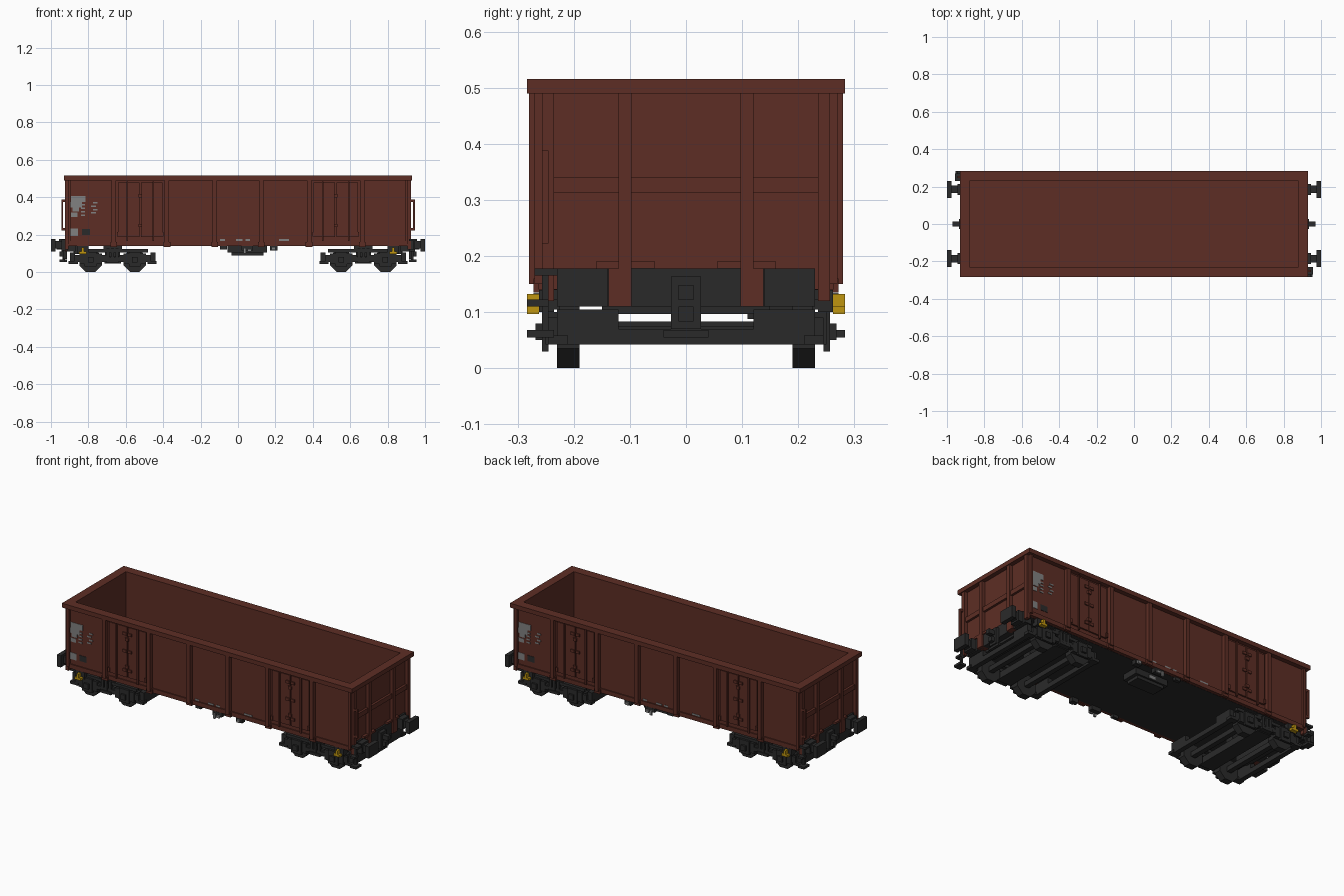
import bpy, bmesh, math
from mathutils import Matrix, Vector

cube = bpy.data.objects.get("Cube")
if cube:
    bpy.data.objects.remove(cube, do_unlink=True)


def material(name, rgb):
    m = bpy.data.materials.new(name)
    m.use_nodes = True
    m.diffuse_color = (*rgb, 1)
    bsdf = next(n for n in m.node_tree.nodes if n.type == 'BSDF_PRINCIPLED')
    bsdf.inputs["Base Color"].default_value = (*rgb, 1)
    bsdf.inputs["Roughness"].default_value = 0.8
    return m


BROWN = material("oxide_brown", (0.11, 0.027, 0.018))
DARK = material("dark_grey", (0.023, 0.023, 0.023))
GREY = material("marking_grey", (0.22, 0.22, 0.22))
YELLOW = material("yellow", (0.52, 0.30, 0.005))

# Sign pairs (x, y) used to repeat parts around the wagon
ONE = [(1, 1)]
MIRROR_X = [(1, 1), (-1, 1)]
MIRROR_Y = [(1, 1), (1, -1)]
TURN = [(1, 1), (-1, -1)]
FOUR = [(1, 1), (-1, 1), (1, -1), (-1, -1)]


def finish(name, mat, bm):
    bmesh.ops.recalc_face_normals(bm, faces=bm.faces)
    me = bpy.data.meshes.new(name)
    bm.to_mesh(me)
    bm.free()
    me.materials.append(mat)
    ob = bpy.data.objects.new(name, me)
    bpy.context.collection.objects.link(ob)
    return ob


def part(name, mat, boxes, signs=ONE):
    """Boxes as (x0, x1, y0, y1, z0, z1), repeated for each sign pair."""
    bm = bmesh.new()
    for sx, sy in signs:
        for x0, x1, y0, y1, z0, z1 in boxes:
            centre = Vector((sx * (x0 + x1) / 2, sy * (y0 + y1) / 2, (z0 + z1) / 2))
            size = Matrix.Diagonal((x1 - x0, y1 - y0, z1 - z0, 1))
            bmesh.ops.create_cube(bm, size=1, matrix=Matrix.Translation(centre) @ size)
    return finish(name, mat, bm)


# ---- Open body ----
part("floor", BROWN, [(-0.90, 0.90, -0.25, 0.25, 0.16, 0.18)])
part("side_wall", BROWN, [(-0.905, 0.905, 0.23, 0.257, 0.14, 0.49)], MIRROR_Y)
part("end_wall", BROWN, [(0.88, 0.905, -0.23, 0.23, 0.178, 0.49)], MIRROR_X)
part("top_rim_side", BROWN, [(-0.93, 0.93, 0.23, 0.283, 0.49, 0.515)], MIRROR_Y)
part("top_rim_end", BROWN, [(0.88, 0.93, -0.23, 0.23, 0.49, 0.515)], MIRROR_X)

# Side posts with wider feet
posts = []
for x, w in ((0.125, 0.012), (0.38, 0.012), (0.665, 0.012)):
    posts += [(x - w, x + w, 0.257, 0.28, 0.15, 0.49),
              (x - w - 0.006, x + w + 0.006, 0.257, 0.272, 0.135, 0.16)]
part("side_posts", BROWN, posts, FOUR)
part("side_lower_rail", BROWN, [(-0.905, 0.905, 0.257, 0.263, 0.14, 0.165)], MIRROR_Y)
part("corner_posts", BROWN, [(0.905, 0.925, 0.235, 0.257, 0.12, 0.49),
                             (0.895, 0.91, 0.257, 0.27, 0.15, 0.49)], FOUR)

# Double side doors, lock bars and hinges
doors = []
for s in (-1, 1):
    c = 0.5225 + s * 0.061
    doors.append((c - 0.058, c + 0.058, 0.257, 0.266, 0.187, 0.478))
    doors.append((c + s * 0.008 - 0.004, c + s * 0.008 + 0.004, 0.266, 0.275, 0.165, 0.485))
    for z in (0.22, 0.33, 0.43):
        doors.append((c - s * 0.045 - 0.012, c - s * 0.045 + 0.012, 0.266, 0.272, z, z + 0.016))
for z in (0.24, 0.40):
    doors.append((0.512, 0.533, 0.266, 0.275, z, z + 0.018))
for x in (0.405, 0.64):
    doors.append((x - 0.006, x + 0.006, 0.257, 0.272, 0.19, 0.215))
part("side_doors", BROWN, doors, FOUR)

# End posts, cross band, ledges and grab handles
part("end_posts", BROWN, [(0.905, 0.925, 0.097, 0.12, 0.178, 0.49),
                          (0.88, 0.925, 0.097, 0.138, 0.11, 0.178),
                          (0.905, 0.922, 0.055, 0.16, 0.178, 0.19)], FOUR)
part("end_band", BROWN, [(0.905, 0.918, -0.235, 0.235, 0.313, 0.34)], MIRROR_X)
part("end_handle", BROWN, [(0.935, 0.945, -0.257, -0.245, 0.235, 0.375),
                           (0.92, 0.945, -0.257, -0.245, 0.375, 0.388),
                           (0.92, 0.945, -0.257, -0.245, 0.222, 0.235)], TURN)

# ---- Underframe ----
part("underframe", DARK, [(-0.895, 0.895, -0.245, 0.245, 0.139, 0.16)])
part("buffer_beam", DARK, [(0.87, 0.915, -0.23, 0.23, 0.11, 0.178),
                           (0.80, 0.88, -0.15, 0.15, 0.097, 0.139)], MIRROR_X)
part("buffers", DARK, [(0.915, 0.945, 0.155, 0.215, 0.115, 0.175),
                       (0.945, 0.978, 0.165, 0.205, 0.125, 0.165),
                       (0.975, 1.0, 0.14, 0.23, 0.11, 0.178)], FOUR)
part("coupling", DARK, [(0.915, 0.935, -0.027, 0.027, 0.07, 0.163),
                        (0.935, 0.97, -0.013, 0.013, 0.122, 0.148),
                        (0.935, 0.955, -0.013, 0.013, 0.083, 0.11),
                        (0.915, 0.93, -0.04, 0.04, 0.055, 0.068)], MIRROR_X)

# Shunter's steps on two opposite corners, small ones on the rest
part("corner_step", DARK, [(0.915, 0.955, -0.283, -0.235, 0.055, 0.068),
                           (0.925, 0.937, -0.257, -0.245, 0.068, 0.178),
                           (0.915, 0.957, -0.27, -0.23, 0.165, 0.178),
                           (0.915, 0.945, -0.283, -0.245, 0.11, 0.122)], TURN)
part("lashing_hooks", YELLOW, [(0.81, 0.85, 0.262, 0.283, 0.097, 0.11),
                               (0.823, 0.837, 0.262, 0.283, 0.11, 0.132)], FOUR)
part("hook_brackets", DARK, [(0.80, 0.86, 0.235, 0.262, 0.10, 0.139)], FOUR)

# Brake equipment under the middle
part("brake_box", DARK, [(-0.055, 0.155, 0.10, 0.20, 0.105, 0.139),
                         (-0.035, 0.135, 0.11, 0.19, 0.088, 0.105)])
part("brake_label", GREY, [(0.03, 0.07, 0.20, 0.204, 0.108, 0.125)])
part("brake_lever_mounts", DARK, [(0.02, 0.08, 0.235, 0.262, 0.115, 0.139),
                                  (0.17, 0.21, 0.235, 0.262, 0.115, 0.139),
                                  (-0.095, -0.06, 0.235, 0.255, 0.122, 0.139)], MIRROR_Y)
part("brake_levers", GREY, [(0.03, 0.042, 0.262, 0.272, 0.10, 0.128),
                            (0.05, 0.072, 0.262, 0.272, 0.11, 0.124),
                            (0.18, 0.20, 0.262, 0.272, 0.118, 0.134)], MIRROR_Y)

# ---- Bogies ----
C, AXLE = 0.67, 0.118
frame = [(C - 0.19, C + 0.19, 0.225, 0.245, 0.105, 0.122),
         (C - 0.08, C + 0.08, 0.23, 0.25, 0.06, 0.08),
         (C - 0.035, C + 0.035, 0.23, 0.257, 0.05, 0.066),
         (C - 0.05, C + 0.05, 0.20, 0.24, 0.122, 0.139)]
for dx in (-0.024, 0, 0.024):
    frame.append((C + dx - 0.008, C + dx + 0.008, 0.235, 0.252, 0.066, 0.125))
for s in (-1, 1):
    a = C + s * AXLE
    e = C + s * 0.21
    frame += [(a - 0.085, a + 0.085, 0.23, 0.245, 0.055, 0.09),
              (a - 0.06, a + 0.06, 0.23, 0.25, 0.042, 0.10),
              (a - 0.032, a + 0.032, 0.245, 0.257, 0.03, 0.108),
              (a - 0.015, a + 0.015, 0.257, 0.268, 0.05, 0.08),
              (e - 0.025, e + 0.025, 0.21, 0.245, 0.042, 0.058)]
part("bogie_side_frames", DARK, frame, FOUR)

cross = [(C - 0.045, C + 0.045, -0.23, 0.23, 0.045, 0.083),
         (C - 0.04, C + 0.04, -0.025, 0.025, 0.083, 0.139)]
for s in (-1, 1):
    e = C + s * 0.215
    a = C + s * AXLE
    cross += [(e - 0.014, e + 0.014, -0.23, 0.23, 0.042, 0.07),
              (a - 0.014, a + 0.014, -0.19, 0.19, 0.046, 0.074)]
    for t in (-1, 1):
        cross += [(e - 0.014, e + 0.014, t * 0.175 - 0.055, t * 0.175 + 0.055, 0.07, 0.105)]
part("bogie_cross_beams", DARK, cross, MIRROR_X)

# Eight-sided wheels standing on a flat
bm = bmesh.new()
for sx, sy in FOUR:
    for s in (-1, 1):
        pos = Matrix.Translation((sx * (C + s * AXLE), sy * 0.21, 0.06))
        rot = Matrix.Rotation(math.pi / 2, 4, 'X') @ Matrix.Rotation(math.pi / 8, 4, 'Z')
        r = 0.06 / math.cos(math.pi / 8)
        bmesh.ops.create_cone(bm, cap_ends=True, segments=8, radius1=r, radius2=r,
                              depth=0.04, matrix=pos @ rot)
finish("wheels", DARK, bm)

# ---- Painted panels on the left end of each long side ----
Y0, Y1 = -0.259, -0.257
marks = [(-0.893, -0.815, 0.375, 0.408), (-0.895, -0.835, 0.345, 0.375),
         (-0.885, -0.85, 0.325, 0.345), (-0.893, -0.858, 0.295, 0.318),
         (-0.895, -0.855, 0.193, 0.232)]
for i, z in enumerate((0.30, 0.318, 0.337, 0.355)):
    marks.append((-0.84, -0.818, z, z + 0.008))
    marks.append((-0.785 + 0.01 * (i % 2), -0.76 + 0.01 * (i % 2), z + 0.012, z + 0.02))
part("side_markings", GREY, [(a, b, Y0, Y1, c, d) for a, b, c, d in marks], TURN)
part("dark_panel", DARK, [(-0.835, -0.79, Y0, Y1, 0.197, 0.23)], TURN)
part("sill_markings", GREY, [(a, b, Y0, Y1, 0.167, 0.176) for a, b in
                             ((-0.095, -0.07), (-0.012, 0.025), (0.04, 0.065), (0.22, 0.272))], TURN)
